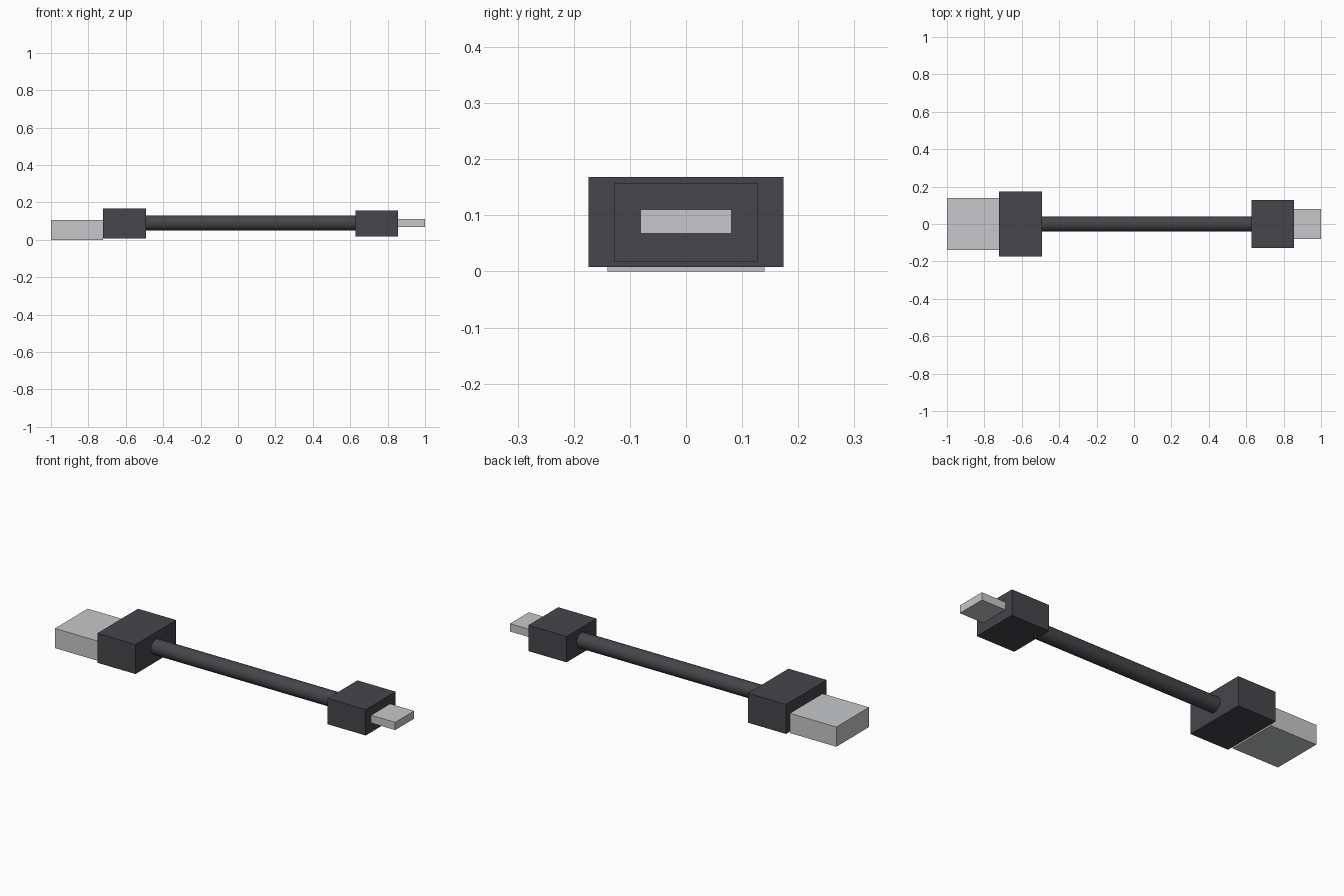
import bpy
import math

cube = bpy.data.objects.get("Cube")
if cube:
    bpy.data.objects.remove(cube, do_unlink=True)


def make_material(name, color):
    mat = bpy.data.materials.new(name)
    mat.use_nodes = True
    mat.diffuse_color = color
    mat.node_tree.nodes["Principled BSDF"].inputs["Base Color"].default_value = color
    return mat


charcoal = make_material("charcoal plastic", (0.061, 0.059, 0.068, 1))
silver = make_material("silver metal", (0.57, 0.575, 0.585, 1))


def box(name, x, half_width, z, mat):
    """Block from an x range, a half width in y and a z range."""
    bpy.ops.mesh.primitive_cube_add(size=1, location=(sum(x) / 2, 0, sum(z) / 2))
    obj = bpy.context.object
    obj.name = name
    obj.scale = (x[1] - x[0], 2 * half_width, z[1] - z[0])
    bpy.ops.object.transform_apply(location=False, rotation=False, scale=True)
    obj.data.materials.append(mat)
    return obj


# Large end: metal plug and its housing
box("large_plug", (-1, -0.722), 0.14, (0, 0.107), silver)
box("large_housing", (-0.722, -0.493), 0.174, (0.008, 0.168), charcoal)

# Small end: metal plug and its housing
box("small_housing", (0.627, 0.856), 0.128, (0.018, 0.158), charcoal)
box("small_plug", (0.856, 1), 0.081, (0.068, 0.11), silver)

# Round cable between the housings
start, end = -0.493, 0.627
bpy.ops.mesh.primitive_cylinder_add(
    vertices=32, radius=0.041, depth=end - start,
    location=((start + end) / 2, 0, 0.09), rotation=(0, math.pi / 2, 0))
cable = bpy.context.object
cable.name = "cable"
cable.data.materials.append(charcoal)
bpy.ops.object.shade_smooth_by_angle(angle=math.radians(40))
